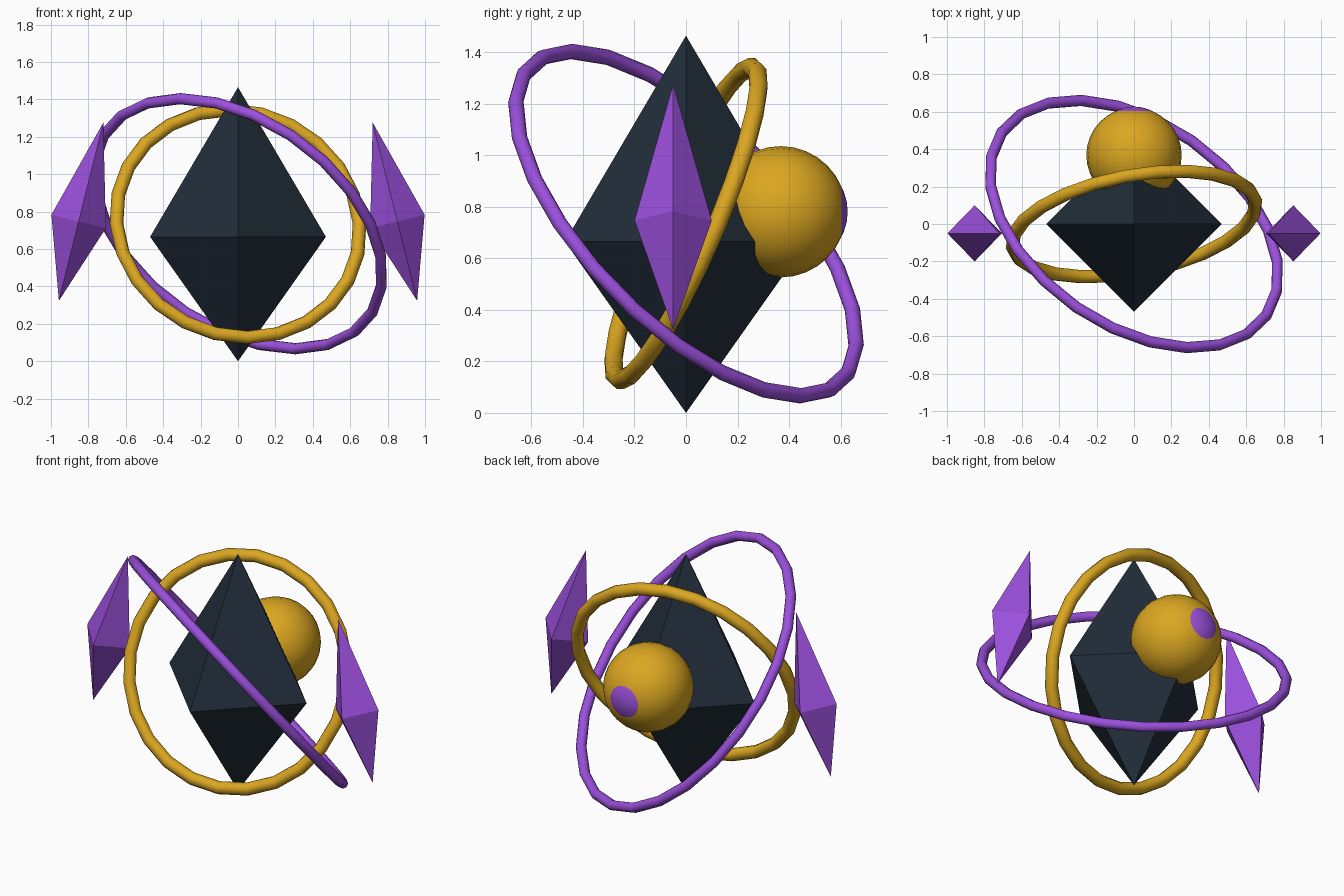
import bpy
import bmesh
import math
from mathutils import Matrix, Vector

cube = bpy.data.objects.get("Cube")
if cube:
    bpy.data.objects.remove(cube, do_unlink=True)


def make_material(name, rgb):
    mat = bpy.data.materials.new(name)
    mat.use_nodes = True
    mat.diffuse_color = (*rgb, 1)
    mat.node_tree.nodes["Principled BSDF"].inputs["Base Color"].default_value = (*rgb, 1)
    return mat


slate = make_material("dark slate", (0.016, 0.027, 0.042))
gold = make_material("gold", (0.71, 0.385, 0.015))
purple = make_material("purple", (0.328, 0.08, 0.716))


def add_object(name, bm, mat, smooth=False):
    bmesh.ops.recalc_face_normals(bm, faces=bm.faces)
    mesh = bpy.data.meshes.new(name)
    bm.to_mesh(mesh)
    bm.free()
    mesh.materials.append(mat)
    mesh.polygons.foreach_set("use_smooth", [smooth] * len(mesh.polygons))
    obj = bpy.data.objects.new(name, mesh)
    bpy.context.collection.objects.link(obj)
    return obj


def crystal(name, centre, half_width, up, down, lean, mat):
    """Four-sided double pyramid, leaning sideways about its waist."""
    bm = bmesh.new()
    waist = [bm.verts.new(p) for p in ((half_width, 0, 0), (0, half_width, 0),
                                       (-half_width, 0, 0), (0, -half_width, 0))]
    for tip_z in (up, -down):
        tip = bm.verts.new((0, 0, tip_z))
        for i in range(4):
            bm.faces.new((waist[i], waist[(i + 1) % 4], tip))
    bm.transform(Matrix.Translation(centre) @ Matrix.Rotation(lean, 4, 'Y'))
    return add_object(name, bm, mat)


def ring(name, normal, major, minor, mat, sides=24, tube_sides=8):
    """Torus around the core, facing along the given normal."""
    bm = bmesh.new()
    loops = []
    for i in range(sides):
        a = math.tau * i / sides
        loop = []
        for j in range(tube_sides):
            b = math.tau * j / tube_sides
            r = major + minor * math.cos(b)
            loop.append(bm.verts.new((r * math.cos(a), r * math.sin(a), minor * math.sin(b))))
        loops.append(loop)
    for i in range(sides):
        this, following = loops[i], loops[(i + 1) % sides]
        for j in range(tube_sides):
            k = (j + 1) % tube_sides
            bm.faces.new((this[j], following[j], following[k], this[k]))
    turn = Vector(normal).to_track_quat('Z', 'Y').to_matrix().to_4x4()
    bm.transform(Matrix.Translation((0, 0, 0.735)) @ turn)
    return add_object(name, bm, mat, smooth=True)


def ball(name, centre, radius, mat, cap_from=None):
    """Sphere with its pole towards the back, or only the cap beyond cap_from."""
    bm = bmesh.new()
    bmesh.ops.create_uvsphere(bm, u_segments=24, v_segments=16, radius=radius)
    bm.transform(Matrix.Translation(centre) @ Matrix.Rotation(-math.pi / 2, 4, 'X'))
    if cap_from is not None:
        bmesh.ops.bisect_plane(bm, geom=bm.verts[:] + bm.edges[:] + bm.faces[:],
                               plane_co=(0, cap_from, 0), plane_no=(0, 1, 0),
                               clear_inner=True)
    return add_object(name, bm, mat, smooth=True)


# Central crystal
crystal("core_crystal", (0, 0, 0.665), 0.47, 0.80, 0.665, 0, slate)

# Mirrored side shards, tips leaning inward
for side, label in ((1, "left"), (-1, "right")):
    crystal(label + "_shard", (side * 0.852, -0.05, 0.747), 0.15, 0.545, 0.437,
            -side * math.radians(14), purple)

# Tilted orbit rings
ring("gold_ring", (-0.17, 0.90, -0.39), 0.661, 0.037, gold)
ring("purple_ring", (0.443, 0.64, 0.63), 0.86, 0.03, purple)

# Rear eye and its slightly raised iris
ball("eye_ball", (0, 0.368, 0.781), 0.255, gold)
ball("eye_iris", (0, 0.418, 0.781), 0.21, purple, cap_from=0.59)
